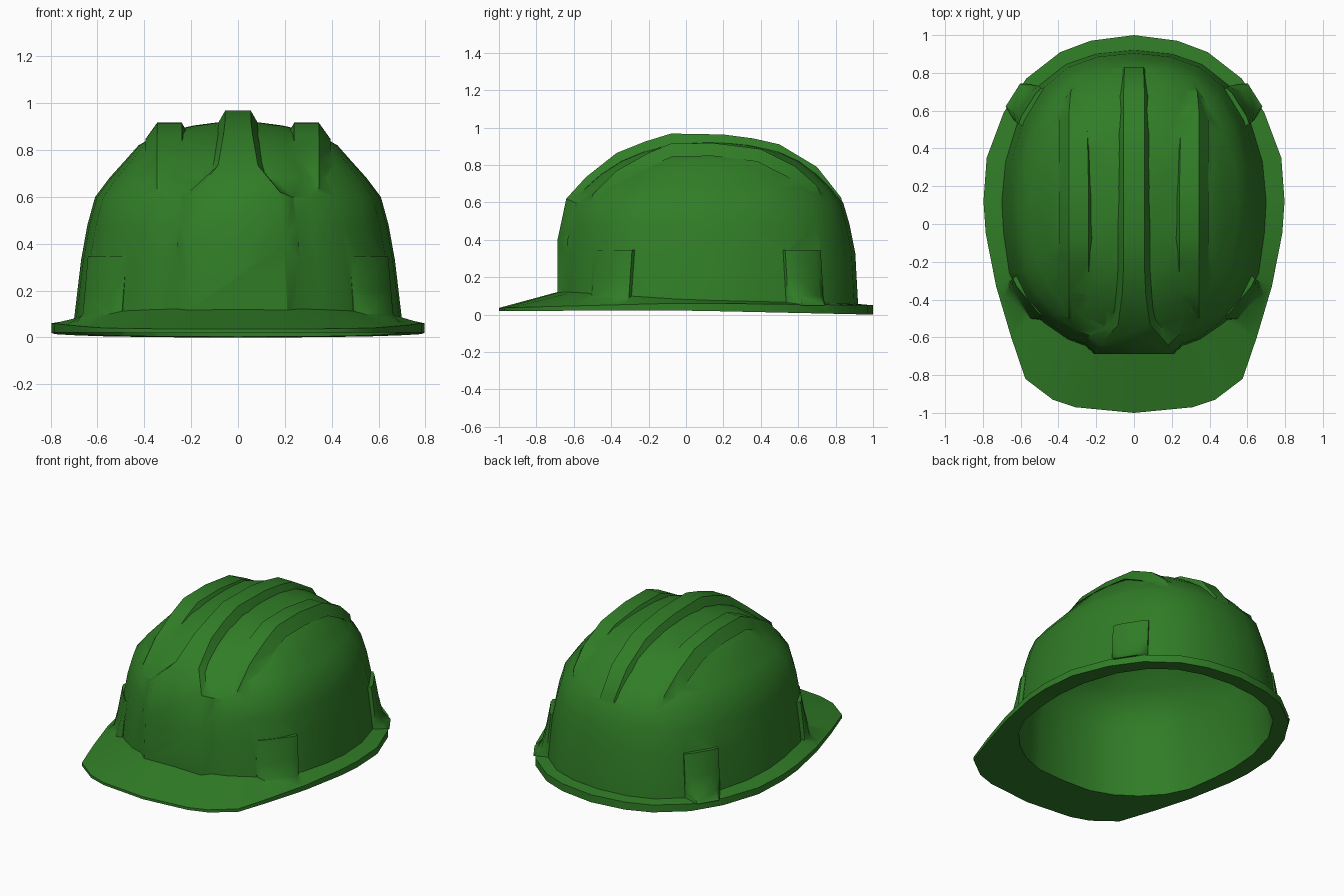
import bpy, bmesh, math
from mathutils import Vector

if "Cube" in bpy.data.objects:
    bpy.data.objects.remove(bpy.data.objects["Cube"])

green = bpy.data.materials.new("helmet green")
green.diffuse_color = (0.03, 0.205, 0.02, 1)
green.use_nodes = True
green.node_tree.nodes["Principled BSDF"].inputs["Base Color"].default_value = green.diffuse_color


def activate(ob):
    bpy.ops.object.select_all(action='DESELECT')
    ob.select_set(True)
    bpy.context.view_layer.objects.active = ob


def loft(name, rings):
    """Skin closed rings of equal length and cap both ends."""
    bm = bmesh.new()
    vs = [[bm.verts.new(p) for p in r] for r in rings]
    n = len(rings[0])
    for a, b in zip(vs, vs[1:]):
        for i in range(n):
            j = (i + 1) % n
            bm.faces.new((a[i], a[j], b[j], b[i]))
    caps = [bm.faces.new(vs[0]), bm.faces.new(vs[-1])]
    bmesh.ops.triangulate(bm, faces=caps)
    bmesh.ops.recalc_face_normals(bm, faces=bm.faces)
    me = bpy.data.meshes.new(name)
    bm.to_mesh(me)
    bm.free()
    me.materials.append(green)
    ob = bpy.data.objects.new(name, me)
    bpy.context.collection.objects.link(ob)
    return ob


def merge(target, other, operation):
    mod = target.modifiers.new("merge", 'BOOLEAN')
    mod.operation, mod.solver, mod.object = operation, 'EXACT', other
    activate(target)
    bpy.ops.object.modifier_apply(modifier=mod.name)
    bpy.data.objects.remove(other)


def mirrored(half):
    """Right half outline (back to front) -> full closed outline."""
    return half + [(-x, y) for x, y in reversed(half[1:-1])]


# Plan outlines of brim and shell
brim = mirrored([(0, 1), (.23, .97), (.39, .91), (.57, .77), (.69, .59), (.78, .35),
                 (.797, .12), (.785, -.05), (.73, -.33), (.65, -.6), (.575, -.82),
                 (.43, -.93), (.31, -.97), (0, -1)])
base = mirrored([(0, .92), (.2, .9), (.36, .845), (.5, .735), (.61, .56), (.68, .33),
                 (.70, .12), (.69, -.05), (.66, -.26), (.59, -.4), (.48, -.52),
                 (.35, -.61), (.2, -.665), (0, -.675)])
# Dome levels: z, half width, front y, back y
levels = [(.33, .67, -.67, .905), (.48, .643, -.65, .875), (.6, .61, -.62, .84),
          (.68, .55, -.54, .775), (.75, .487, -.46, .705), (.82, .425, -.35, .61),
          (.87, .34, -.23, .5), (.905, .19, -.09, .35), (.922, .06, .04, .2)]


def level_ring(z, w, yf, yb, inset=0):
    k = (yb - yf - 2 * inset) / 1.595
    return [(x * (w - inset) / .70, yf + inset + (y + .675) * k, z - inset * .8) for x, y in base]


def lerp3(y, front, mid, back):
    return mid + (back - mid) * y if y > 0 else mid + (front - mid) * -y


# Solid shell and brim
rings = [[(x * .9, y * .9, lerp3(y, .021, .022, .004)) for x, y in base],
         [(x, y, lerp3(y, .02, .022, 0)) for x, y in brim],
         [(x, y, lerp3(y, .036, .062, .05)) for x, y in brim],
         [(x, y, lerp3(y, .145, .08, .055)) for x, y in base]]
helmet = loft("helmet_shell", rings + [level_ring(*l) for l in levels])

# Cavity, slightly smaller than the dome
t = .014
cavity = loft("cavity", [[(x * .98, y * .98, -.1) for x, y in base],
                         [(x * .98, y * .98, .03) for x, y in base]]
              + [level_ring(*l, t) for l in levels])


def ridge(name, path, depth):
    """Trapezoid rib, path points: y, z, then x of base, top, top, base."""
    rings = []
    for i, (y, z, b0, x0, x1, b1) in enumerate(path):
        a, b = path[max(i - 1, 0)], path[min(i + 1, len(path) - 1)]
        ty, tz = Vector((b[0] - a[0], b[1] - a[1])).normalized()
        yb, zb = y + tz * depth, z - ty * depth
        rings.append([(b0, yb, zb), (x0, y, z), (x1, y, z), (b1, yb, zb)])
    return loft(name, rings)


# Centre rib, widening into the front panel
centre = [(-.688, .1, .21), (-.687, .4, .2), (-.64, .62, .18), (-.535, .735, .085),
          (-.37, .865, .062), (-.22, .925, .055), (-.08, .968, .055), (.2, .963, .055),
          (.36, .942, .055), (.5, .91, .055), (.7, .79, .055), (.83, .625, .05), (.835, .54, .05)]
parts = [ridge("centre_rib", [(y, z, -w * 1.2 - .02, -w, w, w * 1.2 + .02)
                              for y, z, w in centre], .055)]

# Side ribs, stepped on the inner side and flowing into the dome outside
side = [(-.53, .56, .29, .335), (-.5, .64, .26, .345), (-.37, .77, .24, .345), (-.2, .865, .24, .345),
        (-.08, .915, .24, .345), (.15, .917, .24, .345), (.4, .885, .245, .345),
        (.58, .795, .25, .345), (.7, .69, .26, .335), (.74, .6, .27, .32)]
for s in (1, -1):
    parts.append(ridge("side_rib", [(y, z, s * (x0 - .04), s * x0, s * x1, s * (x1 + .05))
                                    for y, z, x0, x1 in side], .07))


# Accessory lugs on the four corners, flaring into the brim
def lug(p, q, s):
    p, q = Vector(p), Vector(q)
    d = (q - p).normalized()
    out = Vector((d.y, -d.x))
    if out.dot(p + q) < 0:
        out = -out
    rings = []
    for z, lean, push in ((.05, 0, .09), (.1, .003, .045), (.2, .012, .03), (.345, .028, .02)):
        o = out * -lean
        pts = [p + o - out * .08, p + o + out * .01, p + o + d * .04 + out * push,
               q + o - d * .04 + out * push, q + o + out * .01, q + o - out * .08]
        rings.append([(s * v.x, v.y, z) for v in pts])
    parts.append(loft("lug", rings))


for s in (1, -1):
    lug((.49, -.505), (.655, -.3), s)
    lug((.505, .73), (.625, .54), s)

# Join everything, then hollow it out
for part in parts:
    merge(helmet, part, 'UNION')
merge(helmet, cavity, 'DIFFERENCE')
activate(helmet)
bpy.ops.object.shade_smooth_by_angle(angle=math.radians(45))
